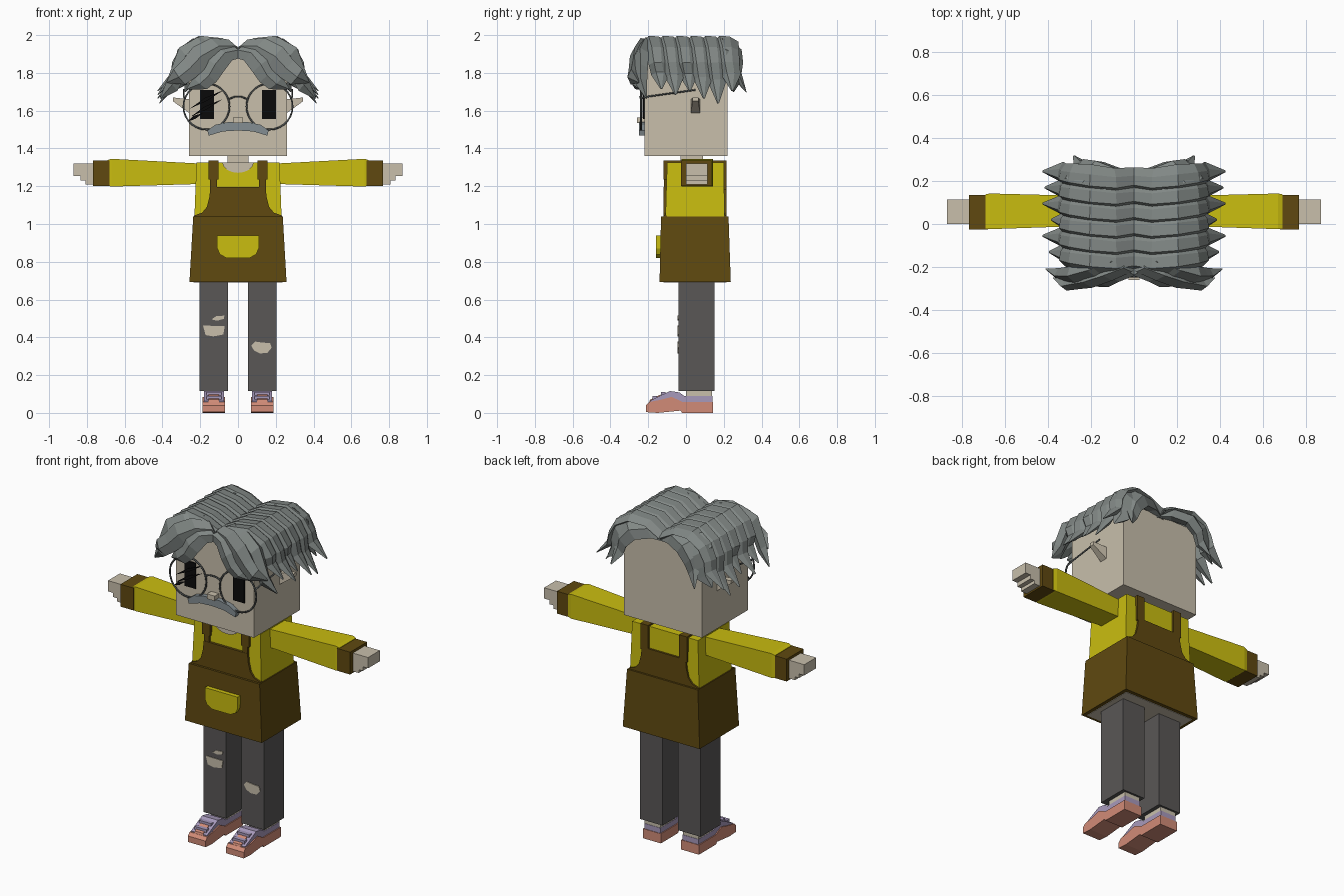
import bpy, bmesh, math
from mathutils import Vector

if "Cube" in bpy.data.objects:
    bpy.data.objects.remove(bpy.data.objects["Cube"], do_unlink=True)


def material(name, *rgb):
    m = bpy.data.materials.new(name)
    m.use_nodes = True
    m.diffuse_color = (*rgb, 1)
    m.node_tree.nodes["Principled BSDF"].inputs["Base Color"].default_value = (*rgb, 1)
    return m


skin = material("skin", .58, .52, .41)
yellow = material("yellow_cloth", .59, .51, .005)
brown = material("brown_cloth", .115, .066, .005)
denim = material("grey_denim", .1, .095, .093)
grey = material("grey_hair", .22, .245, .235)
blue_grey = material("moustache_grey", .23, .27, .29)
salmon = material("salmon_shoe", .64, .26, .185)
lavender = material("lavender_shoe", .39, .32, .5)
black = material("black", .003, .003, .003)
frame = material("glasses_metal", .09, .1, .1)


def finish(name, bm, mat):
    bmesh.ops.recalc_face_normals(bm, faces=bm.faces)
    me = bpy.data.meshes.new(name)
    bm.to_mesh(me)
    bm.free()
    me.materials.append(mat)
    ob = bpy.data.objects.new(name, me)
    bpy.context.collection.objects.link(ob)
    return ob


def loft(name, rings, mat):
    """Skin a list of equal point rings and cap both ends."""
    bm = bmesh.new()
    vs = [[bm.verts.new(p) for p in r] for r in rings]
    n = len(vs[0])
    for a, b in zip(vs, vs[1:]):
        for i in range(n):
            j = (i + 1) % n
            bm.faces.new((a[i], a[j], b[j], b[i]))
    bm.faces.new(vs[0])
    bm.faces.new(vs[-1])
    return finish(name, bm, mat)


def front_prism(name, pts, y0, y1, mat):
    return loft(name, [[(x, y, z) for x, z in pts] for y in (y0, y1)], mat)


def side_prism(name, pts, x0, x1, mat):
    return loft(name, [[(x, y, z) for y, z in pts] for x in (x0, x1)], mat)


def block(name, x, y, z, mat, top=None):
    """Box from ranges; top gives other x and y ranges for the upper end."""
    tx, ty = top or (x, y)
    rect = lambda a, b, h: [(a[0], b[0], h), (a[1], b[0], h), (a[1], b[1], h), (a[0], b[1], h)]
    return loft(name, [rect(x, y, z[0]), rect(tx, ty, z[1])], mat)


def rod(name, pts, r, mat, closed=False):
    cu = bpy.data.curves.new(name, 'CURVE')
    cu.dimensions = '3D'
    cu.bevel_depth = r
    cu.bevel_resolution = 1
    sp = cu.splines.new('POLY')
    sp.points.add(len(pts) - 1)
    for p, co in zip(sp.points, pts):
        p.co = (*co, 1)
    sp.use_cyclic_u = closed
    cu.materials.append(mat)
    ob = bpy.data.objects.new(name, cu)
    bpy.context.collection.objects.link(ob)


def lock(name, path, s, w, t, across):
    """Ridged, tapering lock of hair along a path."""
    pts = [Vector((p[0] * s, p[1], p[2])) for p in path]
    across = Vector((across[0] * s, across[1], across[2])).normalized()
    rings = []
    for i, p in enumerate(pts):
        tan = pts[min(i + 1, len(pts) - 1)] - pts[max(i - 1, 0)]
        nor = tan.cross(across).normalized() * s
        k = .08 if i == len(pts) - 1 else (.85, 1, 1.08, .95, .85, .8)[i % 6]
        rings.append([p + across * (u * w * k) + nor * (v * t * k)
                      for u, v in ((-1, -.2), (-.45, 1), (.35, .7), (1, -.3), (0, -1))])
    loft(name, rings, grey)


# Head, neck, nose and moustache
block("head", (-.26, .26), (-.22, .22), (1.36, 1.89), skin)
block("neck", (-.055, .055), (-.03, .09), (1.3, 1.37), skin)
block("nose", (-.026, .026), (-.26, -.215), (1.535, 1.565), skin)
half = [(0, 1.495), (.08, 1.49), (.155, 1.468), (.162, 1.495), (.12, 1.525), (.05, 1.54)]
front_prism("moustache", half + [(-x, z) for x, z in half[:0:-1]], -.25, -.215, blue_grey)

# Torso, neckline, skirt part of the apron
block("shirt", (-.232, .232), (-.11, .205), (1.0, 1.325), yellow, ((-.22, .22), (-.1, .2)))
neckline = [(.083 * math.cos(a), 1.326 + .055 * math.sin(a))
            for a in [-math.pi * i / 8 for i in range(9)]]
front_prism("neckline", neckline, -.109, -.1, skin)
block("apron_skirt", (-.257, .257), (-.14, .237), (.693, 1.04), brown,
      ((-.237, .237), (-.132, .225)))
block("hip_underside", (-.235, .235), (-.12, .215), (.69, .7), skin)
bib = [(.237, 1.03), (.232, 1.045), (.19, 1.06), (.165, 1.09), (.152, 1.14), (.146, 1.195)]
bib += [(-x, z) for x, z in bib[::-1]]
front_prism("bib_front", bib, -.119, -.1, brown)
front_prism("bib_back", bib, .2, .214, brown)
pocket = [(.11, .938), (.11, .87), (.095, .838), (.06, .82)]
front_prism("pocket", pocket + [(-x, z) for x, z in pocket[::-1]], -.16, -.13, yellow)

eye_half, eye_z = .037, (1.555, 1.71)
for s, side in ((1, "left"), (-1, "right")):
    def span(a, b):
        return tuple(sorted((a * s, b * s)))

    # Straps running over the shoulders
    block(side + "_strap_front", span(.104, .156), (-.119, -.095), (1.235, 1.335), brown)
    block(side + "_strap_clip", span(.112, .147), (-.117, -.095), (1.18, 1.24), brown)
    block(side + "_strap_top", span(.104, .156), (-.119, .214), (1.32, 1.335), brown)
    block(side + "_strap_back", span(.104, .156), (.195, .214), (1.18, 1.335), brown)

    # Sleeve, cuff and stepped hand
    sleeve = [(.2, -.008, .13, 1.212, 1.32), (.67, -.024, .142, 1.198, 1.345),
              (.692, -.02, .138, 1.203, 1.338)]
    loft(side + "_sleeve", [[(x * s, a, c), (x * s, b, c), (x * s, b, d), (x * s, a, d)]
                            for x, a, b, c, d in sleeve], yellow)
    block(side + "_cuff", span(.68, .768), (-.026, .136), (1.2, 1.335), brown)
    hand = [(.75, 1.32), (.87, 1.32), (.87, 1.255), (.835, 1.255), (.835, 1.23),
            (.808, 1.23), (.808, 1.21), (.75, 1.21)]
    front_prism(side + "_hand", [(x * s, z) for x, z in hand], 0, .113, skin)

    # Leg, ankle and shoe
    block(side + "_leg", span(.052, .203), (-.04, .15), (.115, .7), denim)
    block(side + "_ankle", span(.075, .18), (0, .138), (.07, .118), skin)
    sole = [(-.212, .004), (-.15, 0), (-.03, .012), (-.02, 0), (.143, 0), (.143, .058),
            (-.02, .058), (-.075, .085), (-.14, .068), (-.195, .058), (-.212, .04)]
    side_prism(side + "_shoe_sole", sole, .068 * s, .187 * s, salmon)
    upper = [(-.19, .05), (.14, .05), (.14, .09), (-.01, .09), (-.035, .108),
             (-.085, .116), (-.13, .094), (-.19, .064)]
    side_prism(side + "_shoe_upper", upper, .074 * s, .181 * s, lavender)
    tongue = [(-.197, .05), (-.19, .07), (-.135, .097), (-.13, .05)]
    side_prism(side + "_shoe_tongue", tongue, .1 * s, .155 * s, salmon)
    for y, z in ((-.165, .086), (-.12, .106)):
        block(side + "_shoelace", span(.088, .167), (y - .012, y + .012), (z - .025, z + .004), lavender)

    # Ear, eye and glasses
    loft(side + "_ear", [[(x * s, y, z) for y, z in ((a, c), (b, c), (b, d), (a, d))]
                         for x, a, b, c, d in ((.255, .025, .075, 1.585, 1.66),
                                               (.345, .035, .065, 1.65, 1.67))], skin)
    block(side + "_eye", span(.163 - eye_half, .163 + eye_half), (-.227, -.219), eye_z, black)
    ring = [(.167 * s + .122 * math.cos(a), -.238, 1.622 + .122 * math.sin(a))
            for a in [math.tau * i / 28 for i in range(28)]]
    rod(side + "_glasses_rim", ring, .005, frame, True)
    rod(side + "_glasses_arm", [(.283 * s, -.238, 1.665), (.287 * s, -.2, 1.675),
                                (.287 * s, .05, 1.71)], .005, frame)

    # Locks across the crown, sweeping down each side
    for i in range(6):
        y = -.165 + .075 * i
        drop = (.03, 0, .02, -.02, -.045, .02)[i]
        reach = (-.03, 0, -.04, 0, -.01, 0)[i]
        lock(side + "_crown_lock", [
            (-.01, y, 1.905), (.09, y - .012, 1.958), (.2, y, 1.968), (.285, y + .012, 1.92),
            (.325, y + .02, 1.85), (.335 + reach / 2, y + .03, 1.78 + drop / 2),
            (.425 + reach, y + .035, 1.685 + drop)], s, .062, .03, (0, 1, .1))

    # Fringe parted in the middle
    lock(side + "_fringe_inner", [
        (0, -.215, 1.915), (.075, -.24, 1.9), (.125, -.262, 1.84), (.155, -.265, 1.785),
        (.2, -.262, 1.745), (.27, -.245, 1.715)], s, .055, .03, (-.7, 0, -.6))
    lock(side + "_fringe_middle", [
        (.02, -.2, 1.935), (.11, -.235, 1.935), (.2, -.265, 1.885), (.26, -.275, 1.82),
        (.31, -.285, 1.78), (.375, -.25, 1.75)], s, .06, .03, (-.6, 0, -.8))
    lock(side + "_fringe_outer", [
        (.08, -.17, 1.95), (.19, -.21, 1.945), (.28, -.235, 1.89), (.315, -.235, 1.81),
        (.345, -.235, 1.74), (.41, -.21, 1.665)], s, .05, .035, (-.6, 0, -.8))

    # Locks over the back corners
    lock(side + "_back_lock", [
        (0, .2, 1.9), (.09, .235, 1.925), (.18, .265, 1.91), (.23, .275, 1.85),
        (.25, .27, 1.79), (.28, .318, 1.7)], s, .055, .03, (.7, -.3, .7))
    lock(side + "_back_corner_lock", [
        (.1, .19, 1.955), (.2, .225, 1.95), (.275, .245, 1.89), (.295, .245, 1.82),
        (.3, .245, 1.76), (.35, .25, 1.7)], s, .06, .03, (.6, -.6, .4))

rod("glasses_bridge", [(-.052, -.238, 1.66), (-.02, -.243, 1.673),
                       (.02, -.243, 1.673), (.052, -.238, 1.66)], .005, frame)

# Cracks over the right lens
for x, z, n in ((-.165, 1.66, .09), (-.165, 1.615, .085), (-.225, 1.565, .04)):
    front_prism("lens_crack", [(x - n, z - n * .55), (x, z - .008), (x + n, z + n * .55),
                               (x - .01, z + .008)], -.236, -.231, black)

# Torn patches on the trousers
tears = {"right_knee_tear": [(-.185, .462), (-.07, .46), (-.078, .415), (-.13, .405), (-.172, .412)],
         "right_small_tear": [(-.14, .495), (-.115, .512), (-.072, .515), (-.075, .498), (-.11, .488)],
         "left_knee_tear": [(.07, .355), (.09, .378), (.13, .372), (.17, .37), (.178, .345),
                            (.155, .317), (.115, .315), (.085, .33)]}
for name, pts in tears.items():
    front_prism(name, pts, -.044, -.038, skin)
